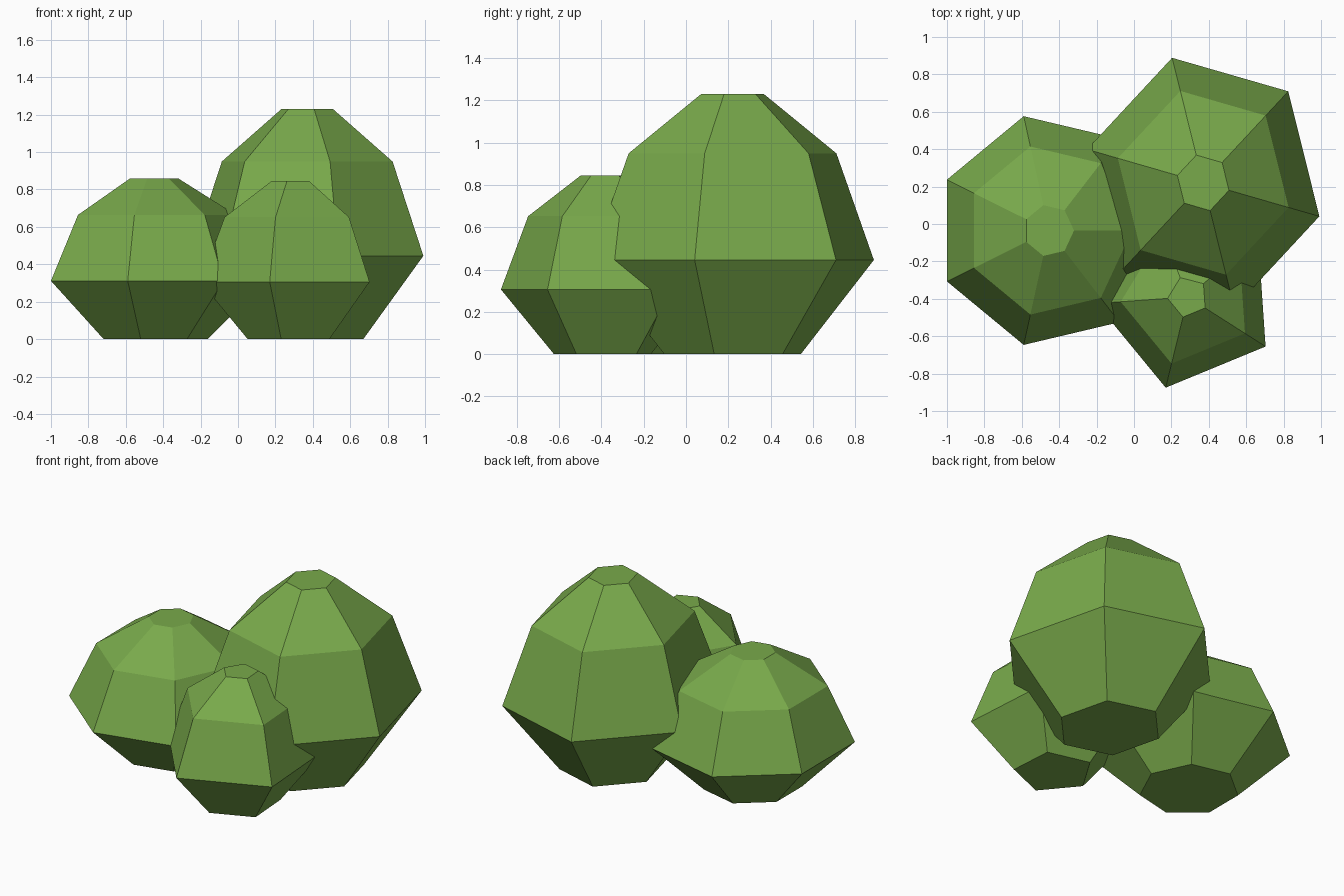
import bpy, bmesh, math

if "Cube" in bpy.data.objects:
    bpy.data.objects.remove(bpy.data.objects["Cube"])

leaf = bpy.data.materials.new("leaf_green")
leaf.diffuse_color = (0.19, 0.40, 0.07, 1)
leaf.use_nodes = True
leaf.node_tree.nodes["Principled BSDF"].inputs["Base Color"].default_value = leaf.diffuse_color

# Shared bush profile: (radius fraction, height fraction)
PROFILE = [(0.483, 0.0), (1.0, 0.362), (0.735, 0.772), (0.222, 1.0)]


def bush(name, sides, centre, radii, height, phase):
    """Low-poly lobe: stacked polygon rings closed by flat caps."""
    bm = bmesh.new()
    rings = []
    for r, h in PROFILE:
        ring = []
        for i in range(sides):
            a = math.radians(phase) + math.tau * i / sides
            ring.append(bm.verts.new((r * radii[0] * math.cos(a),
                                      r * radii[1] * math.sin(a),
                                      h * height)))
        rings.append(ring)
    for lo, hi in zip(rings, rings[1:]):
        for i in range(sides):
            j = (i + 1) % sides
            bm.faces.new((lo[i], lo[j], hi[j], hi[i]))
    bm.faces.new(rings[0][::-1])
    bm.faces.new(rings[-1])
    mesh = bpy.data.meshes.new(name)
    bm.to_mesh(mesh)
    bm.free()
    mesh.materials.append(leaf)
    obj = bpy.data.objects.new(name, mesh)
    obj.location = (*centre, 0)
    bpy.context.collection.objects.link(obj)


# Three overlapping lobes with 6, 7 and 5 sides
bush("large_bush", 6, (0.37, 0.22), (0.643, 0.692), 1.23, -15)
bush("left_bush", 7, (-0.455, -0.035), (0.605, 0.627), 0.86, 0)
bush("small_bush", 5, (0.288, -0.39), (0.49, 0.50), 0.845, -32)
